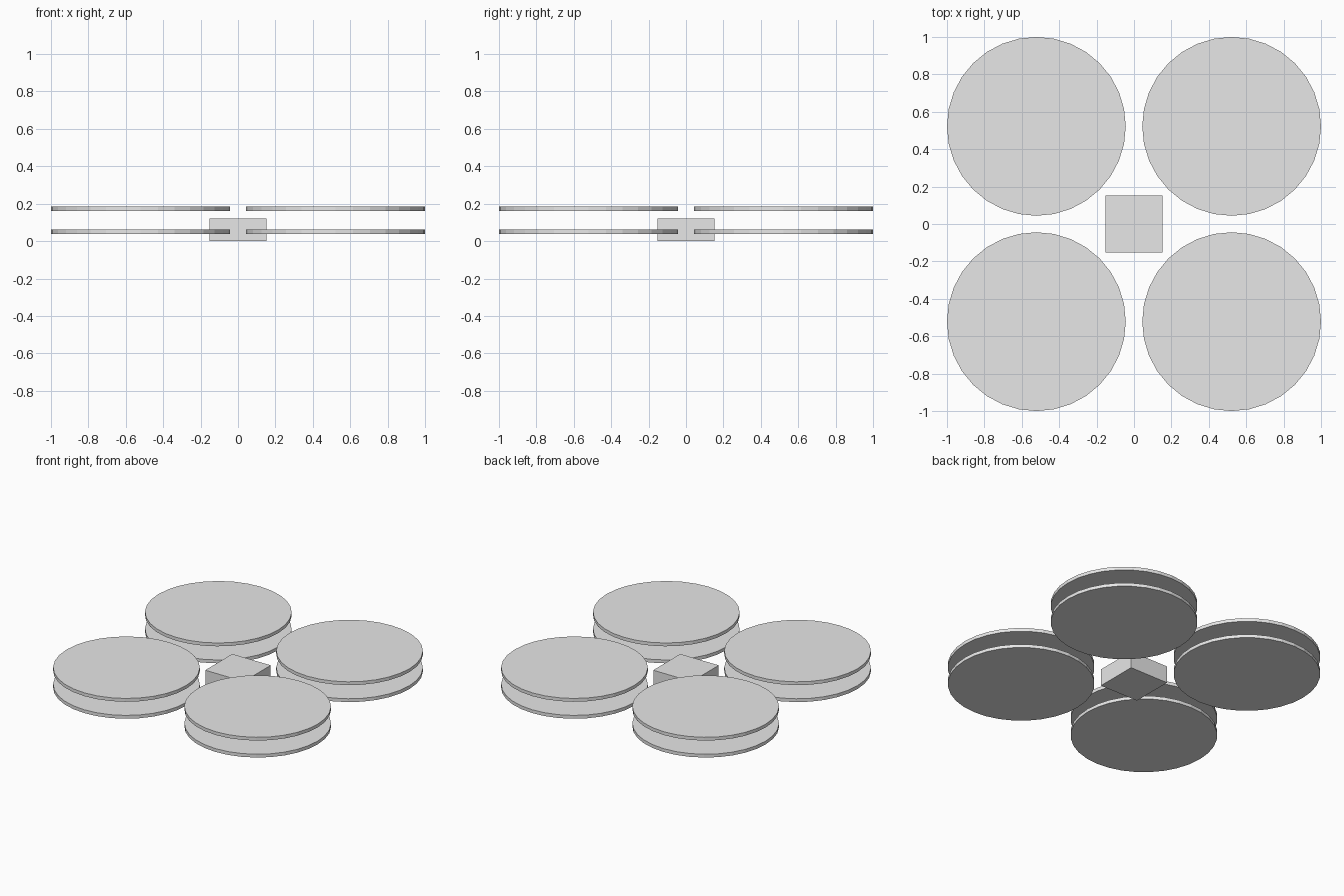
import bpy

if "Cube" in bpy.data.objects:
    bpy.data.objects.remove(bpy.data.objects["Cube"], do_unlink=True)

# Single plain grey
GREY = (0.8, 0.8, 0.8, 1.0)
grey = bpy.data.materials.new("light_grey")
grey.use_nodes = True
grey.diffuse_color = GREY
for node in grey.node_tree.nodes:
    if node.type == "BSDF_PRINCIPLED":
        node.inputs["Base Color"].default_value = GREY

BODY_WIDTH, BODY_HEIGHT = 0.306, 0.122
RADIUS, THICKNESS = 0.478, 0.024
OFFSET = 1 - RADIUS
LEVELS = {"lower": 0.05, "upper": 0.172}


def finish(name):
    obj = bpy.context.object
    obj.name = name
    obj.data.materials.append(grey)
    return obj


# Central body
bpy.ops.mesh.primitive_cube_add(size=1, location=(0, 0, BODY_HEIGHT / 2))
body = finish("body")
body.scale = (BODY_WIDTH, BODY_WIDTH, BODY_HEIGHT)
bpy.ops.object.transform_apply(location=False, rotation=False, scale=True)

# Four pairs of stacked rotor discs
for level, z in LEVELS.items():
    for end, sy in (("front", -1), ("back", 1)):
        for side, sx in (("left", 1), ("right", -1)):
            bpy.ops.mesh.primitive_cylinder_add(
                vertices=32, radius=RADIUS, depth=THICKNESS,
                location=(sx * OFFSET, sy * OFFSET, z))
            finish(f"{level}_rotor_disc_{end}_{side}")
